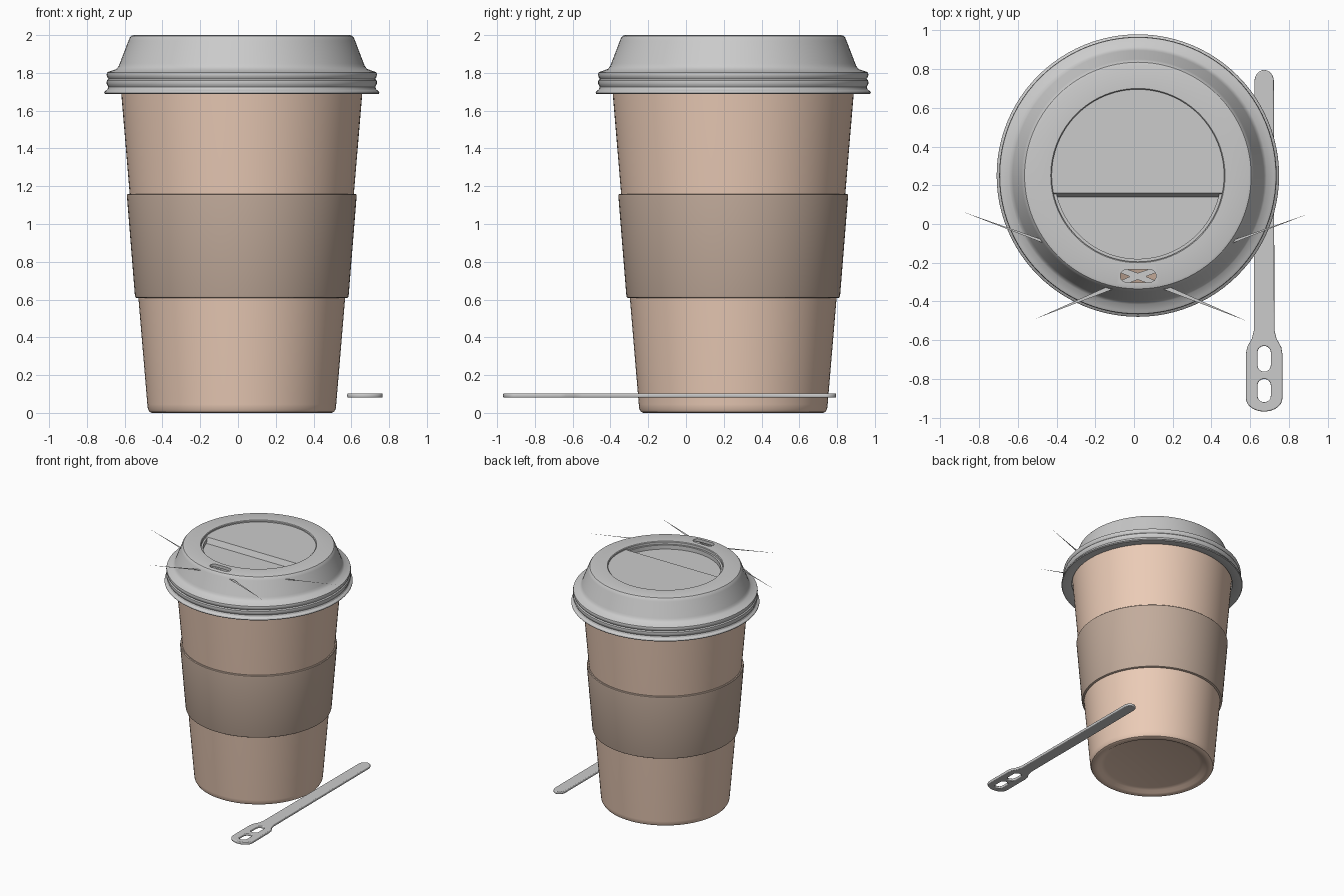
import bpy, bmesh, math
from math import cos, sin, pi

if "Cube" in bpy.data.objects:
    bpy.data.objects.remove(bpy.data.objects["Cube"])

CX, CY = 0.02, 0.25   # cup axis


def material(name, rgb):
    m = bpy.data.materials.new(name)
    m.diffuse_color = (*rgb, 1)
    m.use_nodes = True
    m.node_tree.nodes["Principled BSDF"].inputs["Base Color"].default_value = m.diffuse_color
    return m


def finish(name, bm, mat=None, smooth=True):
    bmesh.ops.remove_doubles(bm, verts=bm.verts, dist=1e-5)
    bmesh.ops.recalc_face_normals(bm, faces=bm.faces)
    me = bpy.data.meshes.new(name)
    bm.to_mesh(me)
    bm.free()
    ob = bpy.data.objects.new(name, me)
    bpy.context.collection.objects.link(ob)
    if mat:
        me.materials.append(mat)
    if smooth:
        shade(ob)
    return ob


def select(ob):
    bpy.ops.object.select_all(action='DESELECT')
    ob.select_set(True)
    bpy.context.view_layer.objects.active = ob


def shade(ob):
    select(ob)
    bpy.ops.object.shade_smooth_by_angle(angle=math.radians(32))


def lathe(name, profile, mat=None, closed=True, n=96):
    bm = bmesh.new()
    pts = profile + profile[:1] if closed else profile
    vs = [bm.verts.new((CX + r, CY, z)) for r, z in pts]
    es = [bm.edges.new(p) for p in zip(vs, vs[1:])]
    bmesh.ops.spin(bm, geom=vs + es, cent=(CX, CY, 0), axis=(0, 0, 1),
                   angle=2 * pi, steps=n)
    return finish(name, bm, mat)


def prism(name, outline, z0, z1):
    bm = bmesh.new()
    f = bm.faces.new([bm.verts.new((x, y, z0)) for x, y in outline])
    ext = bmesh.ops.extrude_face_region(bm, geom=[f])['geom']
    for v in ext:
        if isinstance(v, bmesh.types.BMVert):
            v.co.z = z1
    return finish(name, bm)


def arc(cx, cy, rx, ry, a0, a1, n=12):
    return [(cx + rx * cos(math.radians(a0 + (a1 - a0) * i / n)),
             cy + ry * sin(math.radians(a0 + (a1 - a0) * i / n))) for i in range(n + 1)]


kraft = material("kraft_card", (0.83, 0.60, 0.47))
brown = material("brown_card", (0.54, 0.41, 0.33))

# Cup with recessed base and open top
lathe("cup", [(0, .03), (.38, .03), (.41, .022), (.435, .006), (.455, 0), (.475, 0),
              (.489, .006), (.497, .02), (.50, .045), (.638, 1.69), (.643, 1.75),
              (.625, 1.75), (.485, .07), (0, .06)], kraft, closed=False)

# Grip sleeve
lathe("sleeve", [(.545, .608), (.556, .608), (.563, .612), (.566, .622),
                 (.608, 1.145), (.607, 1.155), (.602, 1.16), (.592, 1.16)], brown)

# Lid shell: ridged skirt, shoulder, sloping wall, top ring
lid = lathe("lid", [(.645, 1.70), (.69, 1.688), (.724, 1.688), (.729, 1.694), (.726, 1.702),
                    (.712, 1.712), (.707, 1.725), (.712, 1.735), (.716, 1.745), (.714, 1.76),
                    (.706, 1.768), (.712, 1.777), (.716, 1.79), (.713, 1.802), (.700, 1.808),
                    (.665, 1.82), (.652, 1.835), (.646, 1.85), (.600, 1.97), (.594, 1.985),
                    (.585, 1.996), (.572, 2.0), (.45, 2.0), (.445, 1.995), (.445, 1.92),
                    (.43, 1.92), (.43, 1.975), (.57, 1.975), (.63, 1.83), (.645, 1.79)])

# Sip hole cut through the top ring
hole = prism("sip_hole_cutter", arc(.08, -.268, .034, .033, -90, 90)
             + arc(-.037, -.268, .034, .033, 90, 270), 1.9, 2.1)
hole.hide_render = True
cut = lid.modifiers.new("sip_hole", 'BOOLEAN')
cut.object = hole
cut.solver = 'EXACT'
select(lid)
bpy.ops.object.modifier_apply(modifier=cut.name)
bpy.data.objects.remove(hole)
shade(lid)

# Stepped floor of the round recess: shallow behind, deeper in front
R, step = 0.446, -0.11
a = math.degrees(math.asin(step / R))
b = math.degrees(math.asin((step + .02) / R))
prism("recess_back", arc(CX, CY, R, R, b, 180 - b, 48), 1.92, 1.985)
prism("recess_front", arc(CX, CY, R, R, 180 - b, 360 + b, 48), 1.92, 1.94)
bm = bmesh.new()   # sloping step between the two levels
wa, wb = R * cos(math.radians(a)), R * cos(math.radians(b))
bm.faces.new([bm.verts.new(p) for p in (
    (CX - wa, CY + step, 1.94), (CX + wa, CY + step, 1.94),
    (CX + wb, CY + step + .02, 1.985), (CX - wb, CY + step + .02, 1.985))])
finish("recess_step", bm)

# Thin crossed slivers passing through the sip hole
bm = bmesh.new()
for i, (p, q) in enumerate((((-.89, .065), (.58, -.50)), ((.90, .052), (-.51, -.49)))):
    dx, dy = q[0] - p[0], q[1] - p[1]
    d = math.hypot(dx, dy)
    nx, ny = -dy / d * .016, dx / d * .016
    z = 1.965 + i * .0005
    bm.faces.new([bm.verts.new(v) for v in (
        (*p, z), (CX - nx, -.27 - ny, z), (*q, z), (CX + nx, -.27 + ny, z))])
finish("sip_hole_slivers", bm, smooth=False)

# Stirring stick: rounded tip, slim shaft, wide paddle with two slots
SX = 0.672
right = [(.085, -.93), (.094, -.88), (.094, -.67), (.088, -.635), (.062, -.59), (.053, -.55)]
outline = (arc(0, -.90, .094, .068, -90, 0, 10)
           + [(.094, -.67), (.088, -.635), (.064, -.592), (.053, -.55), (.05, .70)]
           + arc(0, .735, .05, .06, 0, 90, 10))
outline += [(-x, y) for x, y in reversed(outline[1:-1])]


def slot(y0, y1, w=.034, r=.032):
    return arc(0, y1 - r, w, r, 0, 180) + arc(0, y0 + r, w, r, 180, 360)


cu = bpy.data.curves.new("stir_stick", 'CURVE')
cu.dimensions = '2D'
cu.fill_mode = 'BOTH'
cu.extrude, cu.bevel_depth, cu.bevel_resolution, cu.offset = .005, .006, 2, -.006
for loop in (outline, slot(-.762, -.63), slot(-.92, -.80)):
    s = cu.splines.new('POLY')
    s.points.add(len(loop) - 1)
    for pt, (x, y) in zip(s.points, loop):
        pt.co = (x, y, 0, 1)
    s.use_cyclic_u = True
stick = bpy.data.objects.new("stir_stick", cu)
bpy.context.collection.objects.link(stick)
stick.location = (SX, 0, .092)
select(stick)
bpy.ops.object.convert(target='MESH')
shade(bpy.context.object)
